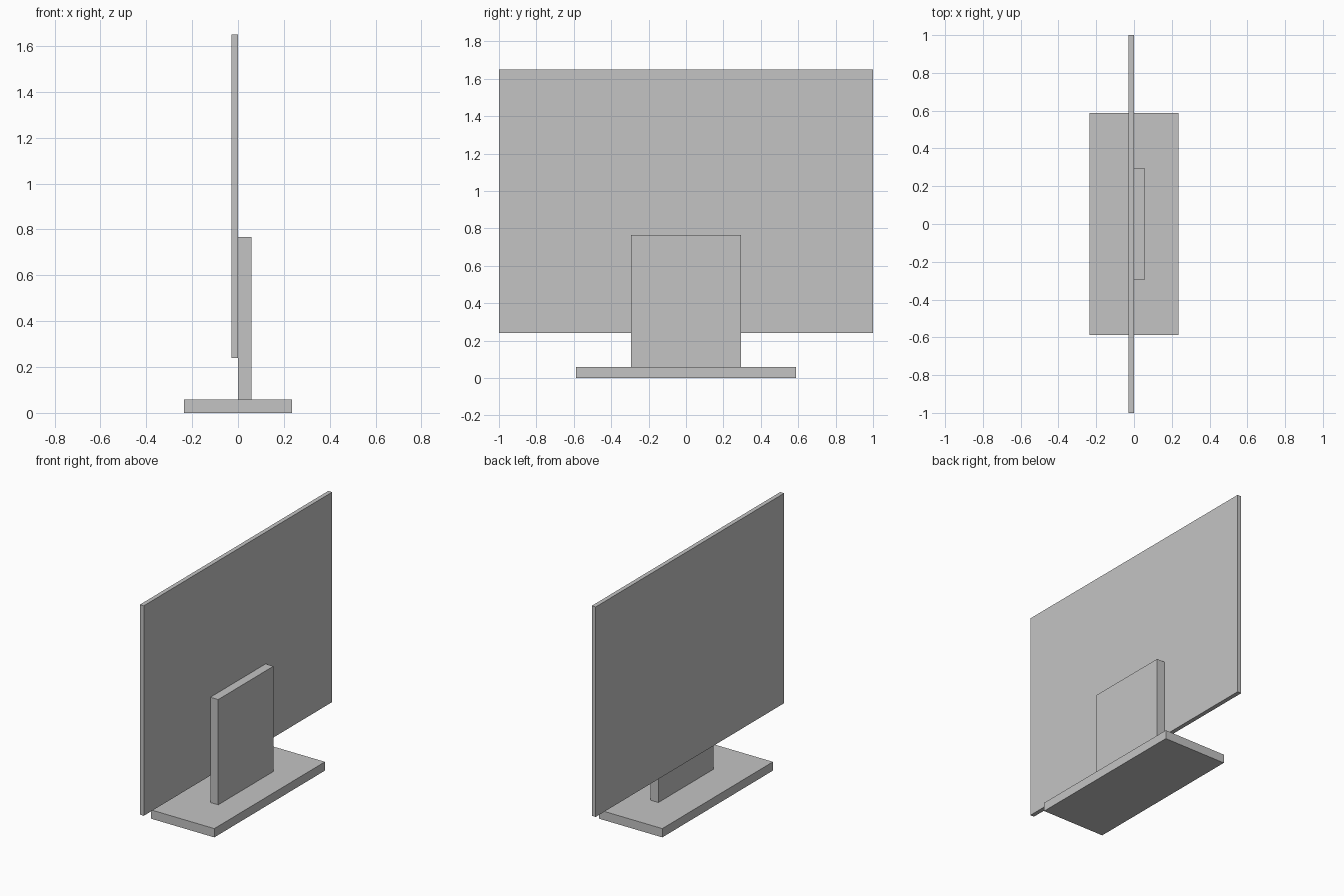
import bpy
import bmesh
from mathutils import Vector

cube = bpy.data.objects.get("Cube")
if cube:
    bpy.data.objects.remove(cube, do_unlink=True)

# Single plain grey for every part
GREY = (0.55, 0.55, 0.55, 1.0)
grey = bpy.data.materials.new("light_grey")
grey.use_nodes = True
grey.diffuse_color = GREY
grey.node_tree.nodes["Principled BSDF"].inputs["Base Color"].default_value = GREY


def box(name, low, high):
    """Flat-shaded box between two opposite corners."""
    low, high = Vector(low), Vector(high)
    bm = bmesh.new()
    bmesh.ops.create_cube(bm, size=1.0)
    bmesh.ops.scale(bm, vec=high - low, verts=bm.verts)
    mesh = bpy.data.meshes.new(name)
    bm.to_mesh(mesh)
    bm.free()
    mesh.materials.append(grey)
    obj = bpy.data.objects.new(name, mesh)
    obj.location = (low + high) / 2
    bpy.context.collection.objects.link(obj)
    return obj


# Base plate on the ground
box("base", (-0.235, -0.587, 0.0), (0.235, 0.587, 0.059))
# Upright support behind the screen
box("stand", (0.0, -0.293, 0.059), (0.058, 0.293, 0.766))
# Thin wide screen panel
box("screen", (-0.029, -1.0, 0.24), (0.0, 1.0, 1.65))
